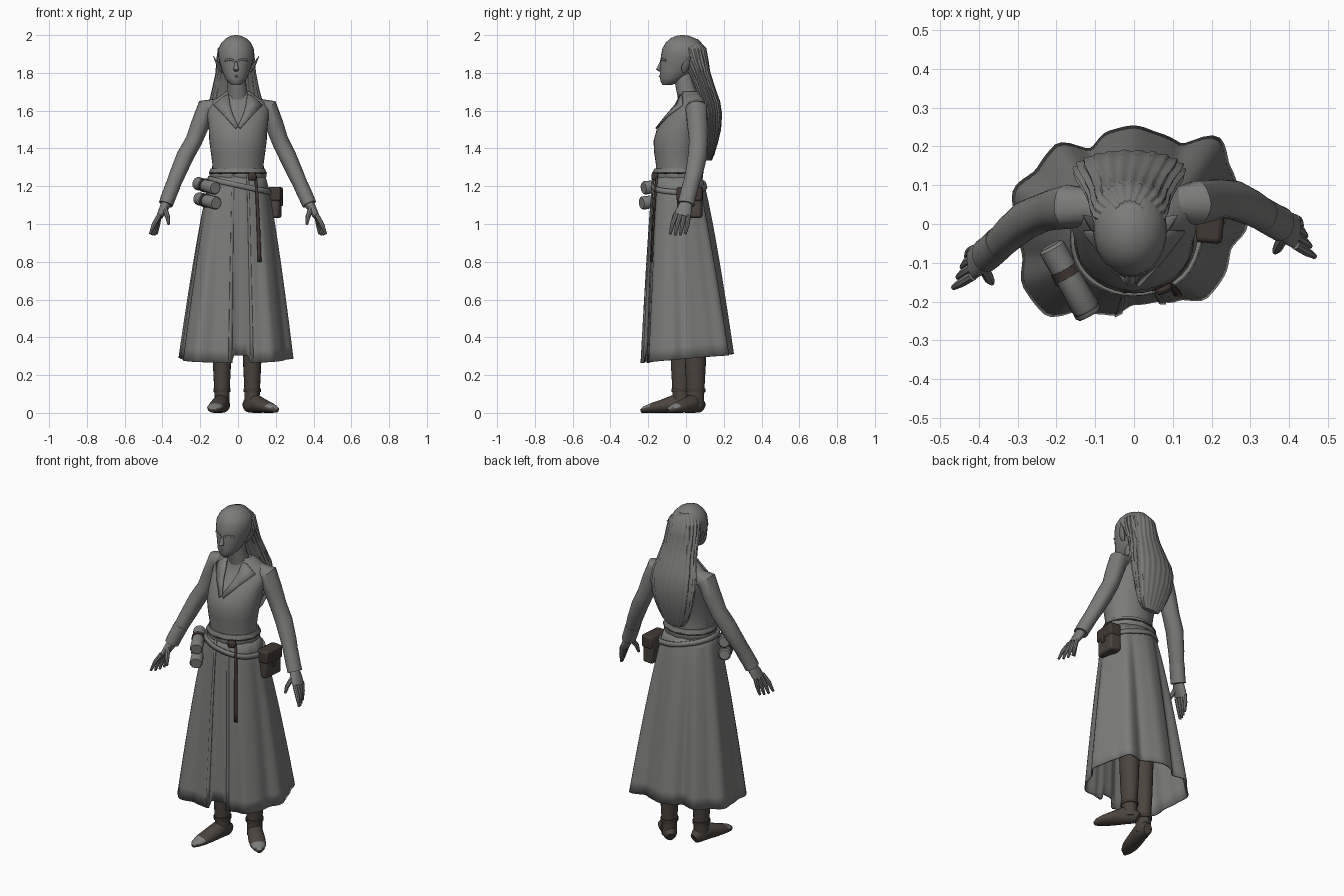
import bpy, bmesh, math
from mathutils import Vector, Matrix

cube = bpy.data.objects.get("Cube")
if cube:
    bpy.data.objects.remove(cube)
parts = []


def material(name, rgb):
    m = bpy.data.materials.new(name)
    m.use_nodes = True
    m.diffuse_color = (*rgb, 1)
    m.node_tree.nodes["Principled BSDF"].inputs["Base Color"].default_value = (*rgb, 1)
    return m


GREY = material("soft_grey", (0.2, 0.2, 0.195))
BROWN = material("boot_brown", (0.07, 0.056, 0.047))
DARK = material("dark_leather", (0.055, 0.04, 0.034))


def finish(name, bm, mat, thick=0, bevel=0):
    bmesh.ops.recalc_face_normals(bm, faces=bm.faces[:])
    me = bpy.data.meshes.new(name)
    bm.to_mesh(me)
    bm.free()
    me.materials.append(mat)
    ob = bpy.data.objects.new(name, me)
    bpy.context.collection.objects.link(ob)
    if thick:
        ob.modifiers.new("thickness", "SOLIDIFY").thickness = thick
        ob.modifiers["thickness"].offset = 0
    if bevel:
        b = ob.modifiers.new("bevel", "BEVEL")
        b.width, b.segments = bevel, 2
    parts.append(ob)
    return ob


def skin(bm, rows, closed=True):
    vs = [[bm.verts.new(p) for p in r] for r in rows]
    n = len(rows[0])
    for a, b in zip(vs, vs[1:]):
        for i in range(n if closed else n - 1):
            j = (i + 1) % n
            bm.faces.new((a[i], a[j], b[j], b[i]))
    return vs


def loft(name, rings, mat, flat=False, ref=(0, 1, 0), seg=20, ripple=0, waves=9):
    """Skin through rings of (x, y, z, half width, half depth)."""
    ps = [Vector(r[:3]) for r in rings]
    rows = []
    for k, r in enumerate(rings):
        t = Vector((0, 0, 1)) if flat else (ps[min(k + 1, len(ps) - 1)] - ps[max(k - 1, 0)]).normalized()
        u = t.cross(Vector(ref)).normalized()
        v = t.cross(u)
        row = []
        for i in range(seg):
            a = math.tau * i / seg
            f = 1 + ripple * math.sin(waves * a + k * 0.7)
            row.append(ps[k] + f * (u * r[3] * math.cos(a) + v * r[4] * math.sin(a)))
        rows.append(row)
    bm = bmesh.new()
    vs = skin(bm, rows)
    bm.faces.new(vs[0])
    bm.faces.new(vs[-1])
    return finish(name, bm, mat)


def strip(name, pairs, mat, thick=0.008):
    bm = bmesh.new()
    skin(bm, pairs, closed=False)
    return finish(name, bm, mat, thick)


def box(name, loc, size, mat, turn=0, bevel=0.012):
    bm = bmesh.new()
    bmesh.ops.create_cube(bm, size=1, matrix=Matrix.Translation(loc)
                          @ Matrix.Rotation(turn, 4, "Z") @ Matrix.Diagonal((*size, 1)))
    return finish(name, bm, mat, bevel=bevel)


# Torso and neck: (z, centre y, half width, half depth)
TORSO = [(1.24, -.04, .138, .12), (1.32, -.045, .136, .115), (1.38, -.046, .144, .123),
         (1.44, -.04, .152, .132), (1.5, -.022, .155, .133), (1.56, .005, .162, .117),
         (1.61, .03, .167, .094), (1.65, .04, .14, .08), (1.69, .03, .075, .064)]
loft("torso", [(0, y, z, w, d) for z, y, w, d in TORSO], GREY, flat=True, seg=32)
loft("neck", [(0, .02, 1.66, .06, .062), (-.005, 0, 1.72, .05, .054),
              (-.01, -.015, 1.8, .05, .052)], GREY, flat=True)


def chest(x, z):
    for a, b in zip(TORSO, TORSO[1:]):
        if z <= b[0]:
            break
    f = (z - a[0]) / (b[0] - a[0])
    y, w, d = (a[i] + (b[i] - a[i]) * f for i in (1, 2, 3))
    return Vector((x, y - d * math.sqrt(max(0, 1 - (x / w) ** 2)) - .008, z))


# Lapels and standing collar
INNER = [(.05, 1.685), (.042, 1.63), (.026, 1.575), (0, 1.52)]
OUTER = [(.075, 1.675), (.13, 1.63), (.075, 1.575), (.012, 1.505)]
for s, side in ((1, "left"), (-1, "right")):
    strip(side + "_lapel", [(chest(s * a, b), chest(s * c, d))
                            for (a, b), (c, d) in zip(INNER, OUTER)], GREY)
bm = bmesh.new()
skin(bm, [[(.075 * math.cos(a) * k, .025 + .07 * math.sin(a) * k, z) for a in
           [math.radians(g) for g in range(-40, 221, 20)]] for k, z in ((1.2, 1.655), (.85, 1.7))], closed=False)
finish("collar", bm, GREY, .008)

# Head and face
loft("head", [(-.01, y, z, w, d) for z, y, w, d in (
    (1.735, -.1, .022, .022), (1.748, -.088, .04, .045), (1.775, -.068, .06, .07), (1.81, -.045, .073, .094),
    (1.85, -.026, .086, .11), (1.89, -.018, .095, .115), (1.93, -.015, .093, .11), (1.96, -.015, .078, .092),
    (1.983, -.017, .054, .066), (1.996, -.018, .027, .034), (2, -.018, .006, .008))], GREY, flat=True, seg=28)
loft("nose", [(-.01, -.125, 1.868, .007, .01), (-.01, -.135, 1.84, .01, .014),
              (-.01, -.142, 1.817, .015, .017), (-.01, -.134, 1.808, .009, .01)], GREY, flat=True, seg=10)
loft("lips", [(-.034, -.124, 1.782, .002, .002), (-.01, -.137, 1.782, .008, .006),
              (.014, -.124, 1.782, .002, .002)], GREY, ref=(0, 0, 1), seg=10)
for s, side in ((1, "left"), (-1, "right")):
    loft(side + "_brow", [(-.01 + s * x, y, z, .004, .006) for x, y, z in
                          ((.012, -.133, 1.865), (.035, -.126, 1.872), (.06, -.107, 1.866))], GREY, ref=(0, 0, 1), seg=8)
    loft(side + "_ear", [(-.01 + s * x, y, z, w, d) for x, y, z, w, d in (
        (.074, -.012, 1.805, .008, .01), (.088, -.006, 1.828, .01, .02),
        (.1, .004, 1.852, .008, .018), (.122, .022, 1.89, .001, .002))], GREY, seg=10)

# Long hair falling down the back, with strand ripples
loft("hair", [(-.012, y, z, w, d) for z, y, w, d in (
    (1.98, .0, .045, .06), (1.93, .025, .092, .08), (1.87, .042, .099, .074), (1.8, .068, .104, .06),
    (1.72, .1, .12, .054), (1.65, .125, .137, .054), (1.58, .14, .142, .05), (1.5, .142, .13, .042),
    (1.43, .134, .108, .034), (1.37, .125, .083, .025), (1.335, .122, .055, .014))],
    GREY, flat=True, seg=120, ripple=.04, waves=23)

# Sleeved arms with a cuff, then hands
ARMS = {
    "left": (1, [(.1, .05, 1.625), (.16, .055, 1.614), (.19, .06, 1.53), (.222, .065, 1.44), (.262, .06, 1.36),
                 (.308, .04, 1.26), (.353, .012, 1.16), (.378, 0, 1.105)], (.415, -.02, 1.04)),
    "right": (-1, [(-.1, .045, 1.625), (-.17, .045, 1.614), (-.2, .04, 1.53), (-.235, .03, 1.44), (-.28, .01, 1.36),
                   (-.322, -.025, 1.26), (-.362, -.065, 1.16), (-.382, -.08, 1.105)], (-.415, -.1, 1.04)),
}
RADII = (.04, .052, .049, .045, .046, .042, .036, .036)
for side, (s, path, knuckle) in ARMS.items():
    loft(side + "_sleeve", [(*p, r, r * 1.1) for p, r in zip(path, RADII)], GREY, ripple=.02, waves=5)
    a, b = Vector(path[5]).lerp(Vector(path[6]), .55), Vector(path[6]).lerp(Vector(path[7]), .4)
    loft(side + "_cuff", [(*a, .04, .044), (*b, .039, .044), (*path[7], .038, .045)], GREY)
    w, k = Vector(path[7]), Vector(knuckle)
    loft(side + "_palm", [(*w, .027, .033), (*w.lerp(k, .6), .021, .043), (*k, .017, .043)], GREY)
    for i in range(4):
        y = -.033 + .022 * i
        spread = .007 * i
        p = k + Vector((0, y, .008))
        q = p + Vector((s * (.03 - spread), y * .2 - .012, -.05))
        e = q + Vector((s * (.02 - spread * .6), -.012, -.06 + .006 * abs(i - 1.5)))
        loft(f"{side}_finger_{i + 1}", [(*p, .013, .013), (*q, .012, .012), (*e, .007, .007)], GREY, seg=8)
    p = w.lerp(k, .35) + Vector((-s * .005, -.025, 0))
    loft(side + "_thumb", [(*p, .015, .015), (*(p + Vector((-s * .016, -.03, -.045))), .013, .013),
                           (*(p + Vector((-s * .022, -.04, -.085))), .007, .007)], GREY, seg=8)

# Long folded skirt: waist ellipse blended into a lobed hem, one radius per 15 degrees
HEM = (.29, .28, .285, .31, .237, .24, .25, .245, .222, .285, .285, .32,
       .3, .295, .325, .325, .255, .24, .205, .205, .225, .265, .265, .255)
WAIST_Z = 1.26


def hem_z(a):
    return .287 + .024 * math.sin(math.radians(a)) + (.04 if 262 < a < 286 else 0)


def skirt_point(a, z=None, t=0, off=0):
    h = hem_z(a)
    if z is not None:
        t = (WAIST_Z - z) / (WAIST_Z - h)
    i, f = divmod((a % 360) / 15, 1)
    f = f * f * (3 - 2 * f)
    r = HEM[int(i)] * (1 - f) + HEM[(int(i) + 1) % 24] * f
    c, s = math.cos(math.radians(a)), math.sin(math.radians(a))
    top, low = Vector((.14 * c, -.045 + .122 * s, 0)), Vector((r * c, r * s, 0))
    p = top.lerp(low, max(t, 0) ** .8) + Vector((c, s, 0)) * off
    p.z = WAIST_Z - t * (WAIST_Z - h)
    return p


bm = bmesh.new()
skin(bm, [[skirt_point(a, t=k / 14) for a in range(0, 360, 3)] for k in range(15)])
finish("skirt", bm, GREY, .008)
for name, a in (("right_front_edge", 258), ("left_front_edge", 288)):
    strip(name, [(skirt_point(a, t=k / 8, off=.006), skirt_point(a + 4, t=k / 8, off=.006))
                 for k in range(9)], GREY)

# Sash, slanted belt and hanging strap
loft("sash", [(0, -.042, z, .14 + d, .122 + d) for z, d in
              ((1.235, .004), (1.25, .01), (1.275, .011), (1.295, .002))],
     GREY, flat=True, seg=48, ripple=.012, waves=11)
loft("sash_cord", [(0, -.042, z, .14 + d, .122 + d) for z, d in
                   ((1.266, .01), (1.271, .015), (1.276, .01))], DARK, flat=True, seg=40)
belt = []
for a in range(0, 361, 10):
    z = 1.205 - .035 * math.cos(math.radians(a))
    belt.append((skirt_point(a, z=z + .014, off=.01), skirt_point(a, z=z - .014, off=.01)))
strip("slanted_belt", belt, GREY, .01)
strip("hanging_strap", [(skirt_point(304 - k * .3, z=1.25 - .05 * k, off=.014),
                         skirt_point(309 - k * .3, z=1.25 - .05 * k, off=.014)) for k in range(10)], DARK)
box("strap_knot", (.075, -.165, 1.25), (.045, .03, .04), DARK, .4)

# Side pouch with flap
box("pouch", (.192, .02, 1.11), (.068, .13, .155), BROWN, -.1)
box("pouch_flap", (.196, .02, 1.158), (.074, .138, .075), DARK, -.1)
box("pouch_clasp", (.231, .013, 1.115), (.01, .025, .04), BROWN, -.1, .003)

# Two rolled scrolls held by a strap
d = Vector((.095, -.17, -.025))
for name, start in (("upper_scroll", Vector((-.215, -.055, 1.215))), ("lower_scroll", Vector((-.21, -.065, 1.135)))):
    loft(name, [(*(start + d * f), r, r) for f, r in
                ((0, .028), (.04, .035), (.5, .033), (.96, .036), (1, .03))], GREY, ref=(0, 0, 1), seg=14)
    loft(name + "_strap", [(*(start + d * f), .037, .037) for f in (.35, .47)], DARK, ref=(0, 0, 1), seg=14)

# Legs and boots, with pale toe tops
for side, x, y, dx, dy in (("left", .075, .05, .6, -.64), ("right", -.085, -.025, -.22, -.97)):
    loft(side + "_boot_shaft", [(x, y, z, w, w * 1.15) for z, w in
                                ((.03, .04), (.09, .04), (.16, .043), (.26, .048), (.38, .052), (.5, .054))],
         BROWN, flat=True)
    loft(side + "_leg", [(x, y, .45, .05, .055), (x * .95, y * .5, .8, .065, .07),
                         (x * .8, -.03, 1.1, .07, .08)], GREY, flat=True)
    foot = loft(side + "_boot_foot", [(x + dx * f, y + dy * f, h, w, h) for f, w, h in (
        (-.055, .022, .03), (-.035, .036, .04), (.03, .043, .05), (.1, .047, .036),
        (.16, .044, .026), (.2, .03, .018), (.22, .01, .01))], BROWN, ref=(0, 0, 1))
    foot.data.materials.append(GREY)
    for face in foot.data.polygons:
        reach = (face.center.x - x) * dx + (face.center.y - y) * dy
        face.material_index = int(reach > .14 and face.normal.z > .45)
    loft(side + "_boot_band", [(x, y, z, .046, .053) for z in (.11, .13)], DARK, flat=True)

# Smooth shading with crisp edges
bpy.ops.object.select_all(action="DESELECT")
for ob in parts:
    ob.select_set(True)
bpy.context.view_layer.objects.active = parts[0]
bpy.ops.object.shade_smooth_by_angle(angle=math.radians(40))
